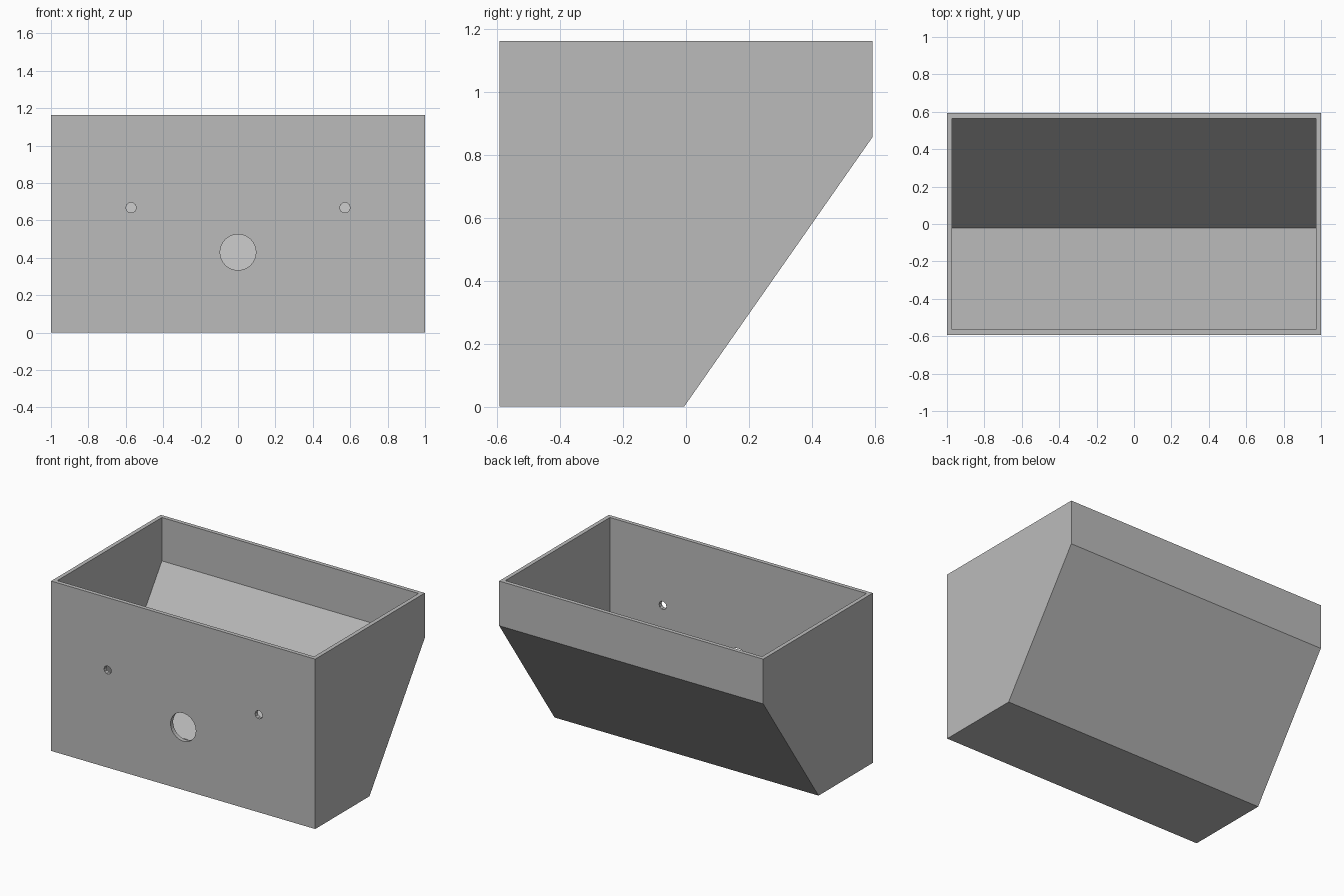
import bpy, bmesh, math
from mathutils import Matrix, Vector

cube = bpy.data.objects.get("Cube")
if cube:
    bpy.data.objects.remove(cube, do_unlink=True)

WALL = 0.028
HALF_X, HALF_Y, HEIGHT = 1.0, 0.593, 1.163
FOLD_Y, FOLD_Z = -0.006, 0.857     # where the sloped back meets floor and rear wall

grey = bpy.data.materials.new("light_grey")
grey.use_nodes = True
grey.diffuse_color = (0.5, 0.5, 0.5, 1)
grey.node_tree.nodes["Principled BSDF"].inputs["Base Color"].default_value = (0.5, 0.5, 0.5, 1)


def make_object(name, bm):
    bmesh.ops.recalc_face_normals(bm, faces=bm.faces)
    mesh = bpy.data.meshes.new(name)
    bm.to_mesh(mesh)
    bm.free()
    mesh.materials.append(grey)
    obj = bpy.data.objects.new(name, mesh)
    bpy.context.collection.objects.link(obj)
    return obj


def prism(name, profile, half_x):
    """Side profile (y, z) swept across x."""
    bm = bmesh.new()
    face = bm.faces.new([bm.verts.new((-half_x, y, z)) for y, z in profile])
    swept = bmesh.ops.extrude_face_region(bm, geom=[face])["geom"]
    verts = [v for v in swept if isinstance(v, bmesh.types.BMVert)]
    bmesh.ops.translate(bm, verts=verts, vec=(2 * half_x, 0, 0))
    return make_object(name, bm)


def drill(name, x, z, radius, sides):
    """Cylinder cutter through the front wall only."""
    bm = bmesh.new()
    place = (Matrix.Translation((x, -HALF_Y + WALL / 2, z))
             @ Matrix.Rotation(math.pi / 2, 4, "X") @ Matrix.Rotation(math.pi / 2, 4, "Z"))
    bmesh.ops.create_cone(bm, cap_ends=True, segments=sides, radius1=radius,
                          radius2=radius, depth=WALL * 3, matrix=place)
    return make_object(name, bm)


# Outer shell: upright front, sloped lower back
shell = prism("planter_box", [(-HALF_Y, 0), (FOLD_Y, 0), (HALF_Y, FOLD_Z),
                              (HALF_Y, HEIGHT), (-HALF_Y, HEIGHT)], HALF_X)

# Inner cavity: slope shifted inward by the wall thickness, open at the top
slope = Vector((HALF_Y - FOLD_Y, FOLD_Z)).normalized()
start = Vector((FOLD_Y, 0)) + WALL * Vector((-slope.y, slope.x))
floor_y = start.x + (WALL - start.y) * slope.x / slope.y
fold_z = start.y + (HALF_Y - WALL - start.x) * slope.y / slope.x
front, back, top = -HALF_Y + WALL, HALF_Y - WALL, HEIGHT + 0.1
cutters = [prism("cavity", [(front, WALL), (floor_y, WALL), (back, fold_z),
                            (back, top), (front, top)], HALF_X - WALL)]

# Front wall holes: one large outlet, two small screw holes
cutters.append(drill("outlet_hole", 0, 0.43, 0.096, 30))
for side, x in (("left", 0.572), ("right", -0.572)):
    cutters.append(drill(side + "_screw_hole", x, 0.668, 0.028, 10))

# Cut everything out, then discard the cutters
for cutter in cutters:
    mod = shell.modifiers.new(cutter.name, "BOOLEAN")
    mod.operation, mod.solver, mod.object = "DIFFERENCE", "EXACT", cutter
    cutter.hide_render = True
bpy.context.view_layer.objects.active = shell
for cutter in cutters:
    bpy.ops.object.modifier_apply(modifier=cutter.name)
    bpy.data.objects.remove(cutter, do_unlink=True)
